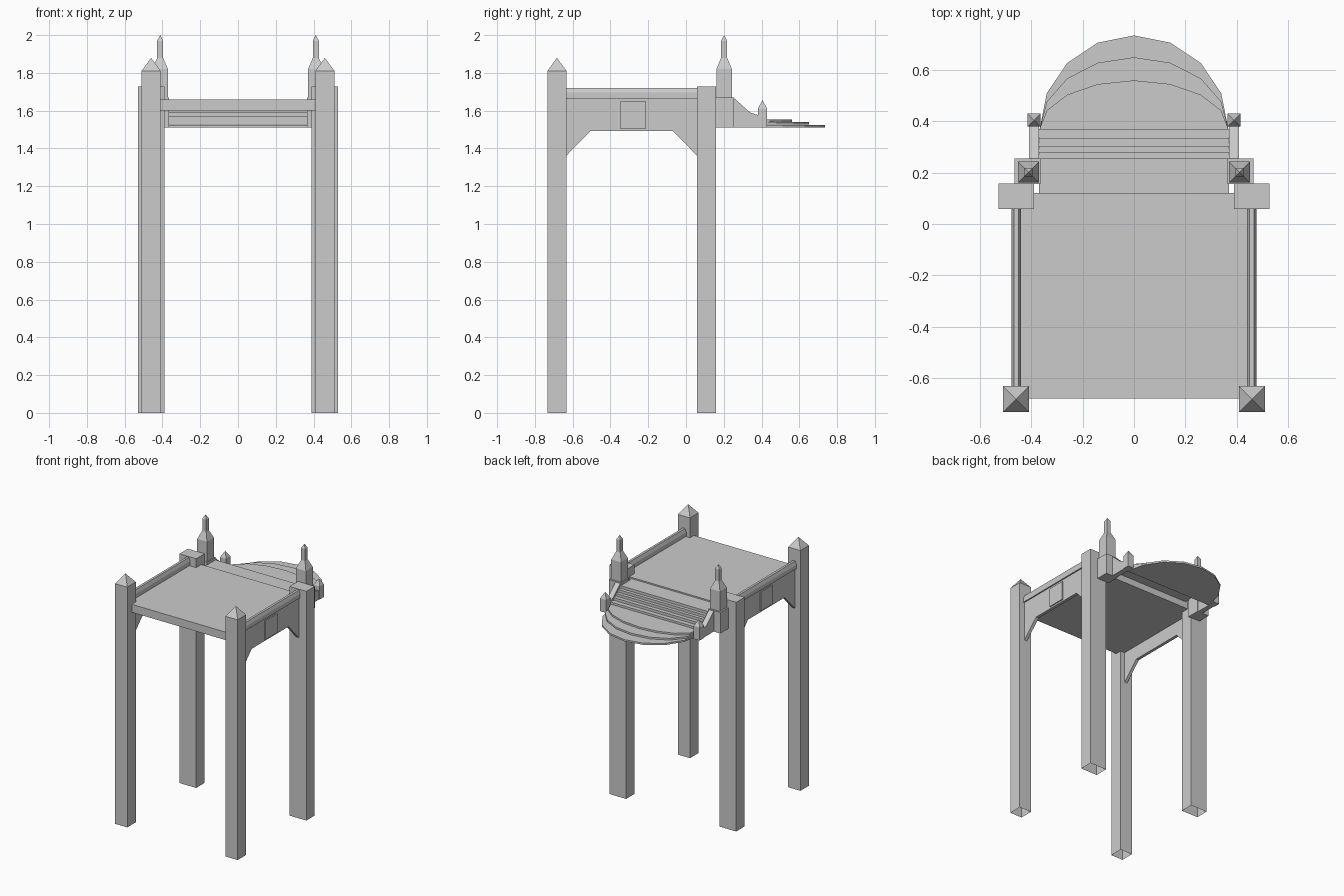
import bpy, bmesh, math

old = bpy.data.objects.get("Cube")
if old:
    bpy.data.objects.remove(old, do_unlink=True)

stone = bpy.data.materials.new("grey_stone")
stone.use_nodes = True
GREY = (0.6, 0.6, 0.6, 1)
stone.diffuse_color = GREY
stone.node_tree.nodes["Principled BSDF"].inputs["Base Color"].default_value = GREY


def finish(name, bm):
    bmesh.ops.recalc_face_normals(bm, faces=bm.faces)
    mesh = bpy.data.meshes.new(name)
    bm.to_mesh(mesh)
    bm.free()
    mesh.materials.append(stone)
    obj = bpy.data.objects.new(name, mesh)
    bpy.context.collection.objects.link(obj)
    return obj


def tower(name, x, y, levels, bottom=True):
    """Square tower through (half width, z) levels; half width 0 makes a point."""
    bm = bmesh.new()
    rings = []
    for half, z in levels:
        half = half if isinstance(half, tuple) else (half, half)
        if half[0] == 0:
            rings.append([bm.verts.new((x, y, z))] * 4)
        else:
            rings.append([bm.verts.new((x + sx * half[0], y + sy * half[1], z))
                          for sx, sy in ((-1, -1), (1, -1), (1, 1), (-1, 1))])
    for low, high in zip(rings, rings[1:]):
        for i in range(4):
            j = (i + 1) % 4
            corners = [low[i], low[j], high[j]]
            if high[i] is not high[j]:
                corners.append(high[i])
            bm.faces.new(corners)
    if levels[-1][0] != 0:
        bm.faces.new(rings[-1])
    if bottom:
        bm.faces.new(rings[0][::-1])
    return finish(name, bm)


def box(name, x0, x1, y0, y1, z0, z1, bottom=True):
    half = ((x1 - x0) / 2, (y1 - y0) / 2)
    return tower(name, (x0 + x1) / 2, (y0 + y1) / 2, [(half, z0), (half, z1)], bottom)


def extrude(name, points, vec):
    """Closed 3D outline pushed along a vector."""
    bm = bmesh.new()
    face = bm.faces.new([bm.verts.new(p) for p in points])
    new = bmesh.ops.extrude_face_region(bm, geom=[face], use_keep_orig=True)["geom"]
    bmesh.ops.translate(bm, vec=vec, verts=[v for v in new if isinstance(v, bmesh.types.BMVert)])
    return finish(name, bm)


# Deck slab
box("deck", -0.445, 0.445, -0.68, 0.12, 1.60, 1.66)

# Landing and straight stairs, an open sheet
path = [(0.12, 1.65)]
tread_ends = [0.255, 0.28, 0.305, 0.335, 0.37]
drop = 0.02
z = 1.65
for y in tread_ends:
    path += [(y, z), (y, z - drop)]
    z -= drop
bm = bmesh.new()
rows = [[bm.verts.new((sx * 0.37, y, h)) for sx in (-1, 1)] for y, h in path]
for a, b in zip(rows, rows[1:]):
    bm.faces.new((a[0], a[1], b[1], b[0]))
finish("stairs", bm)

# Curved steps at the foot of the stairs
for i, (depth, base) in enumerate(((0.365, 1.512), (0.28, 1.527), (0.19, 1.541))):
    arc = [(0.368 * math.cos(k * math.pi / 8), 0.37 + depth * math.sin(k * math.pi / 8), base)
           for k in range(9)]
    extrude(f"curved_step_{i + 1}", arc, (0, 0, 0.013))

for side, s in (("left", 1), ("right", -1)):
    # Supports, open underneath
    tower(f"{side}_front_leg", s * 0.46, -0.683, [(0.051, 0), (0.051, 1.81), (0, 1.88)], False)
    tower(f"{side}_back_pier", s * 0.459, 0.108, [((0.07, 0.05), 0), ((0.07, 0.05), 1.727)], False)

    # Spire on its pedestal
    tower(f"{side}_spire_base", s * 0.415, 0.205, [(0.05, 1.512), (0.05, 1.67)])
    tower(f"{side}_spire", s * 0.412, 0.202,
          [(0.041, 1.67), (0.041, 1.82), (0.016, 1.88), (0.016, 1.97), (0, 2.0)])

    # Stair cheek wall and end post
    cheek = [(0.25, 1.512), (0.385, 1.512), (0.385, 1.575), (0.34, 1.59), (0.25, 1.67)]
    extrude(f"{side}_stair_wall", [(s * 0.37, y, h) for y, h in cheek], (s * 0.04, 0, 0))
    tower(f"{side}_end_post", s * 0.39, 0.405, [(0.025, 1.512), (0.025, 1.61), (0, 1.655)])

    # Side wall with sloping brackets at both ends
    wall = [(-0.635, 1.36), (-0.505, 1.493), (-0.07, 1.493), (0.06, 1.36), (0.06, 1.69), (-0.635, 1.69)]
    extrude(f"{side}_side_wall", [(s * 0.445, y, h) for y, h in wall], (s * 0.023, 0, 0))
    x0, x1 = sorted((s * 0.468, s * 0.476))
    box(f"{side}_wall_panel", x0, x1, -0.35, -0.212, 1.505, 1.648)

    # Chamfered handrail
    rail = [(0.44, 1.665), (0.478, 1.665), (0.478, 1.695), (0.468, 1.72), (0.45, 1.72), (0.44, 1.695)]
    extrude(f"{side}_handrail", [(s * x, -0.635, h) for x, h in rail], (0, 0.695, 0))
